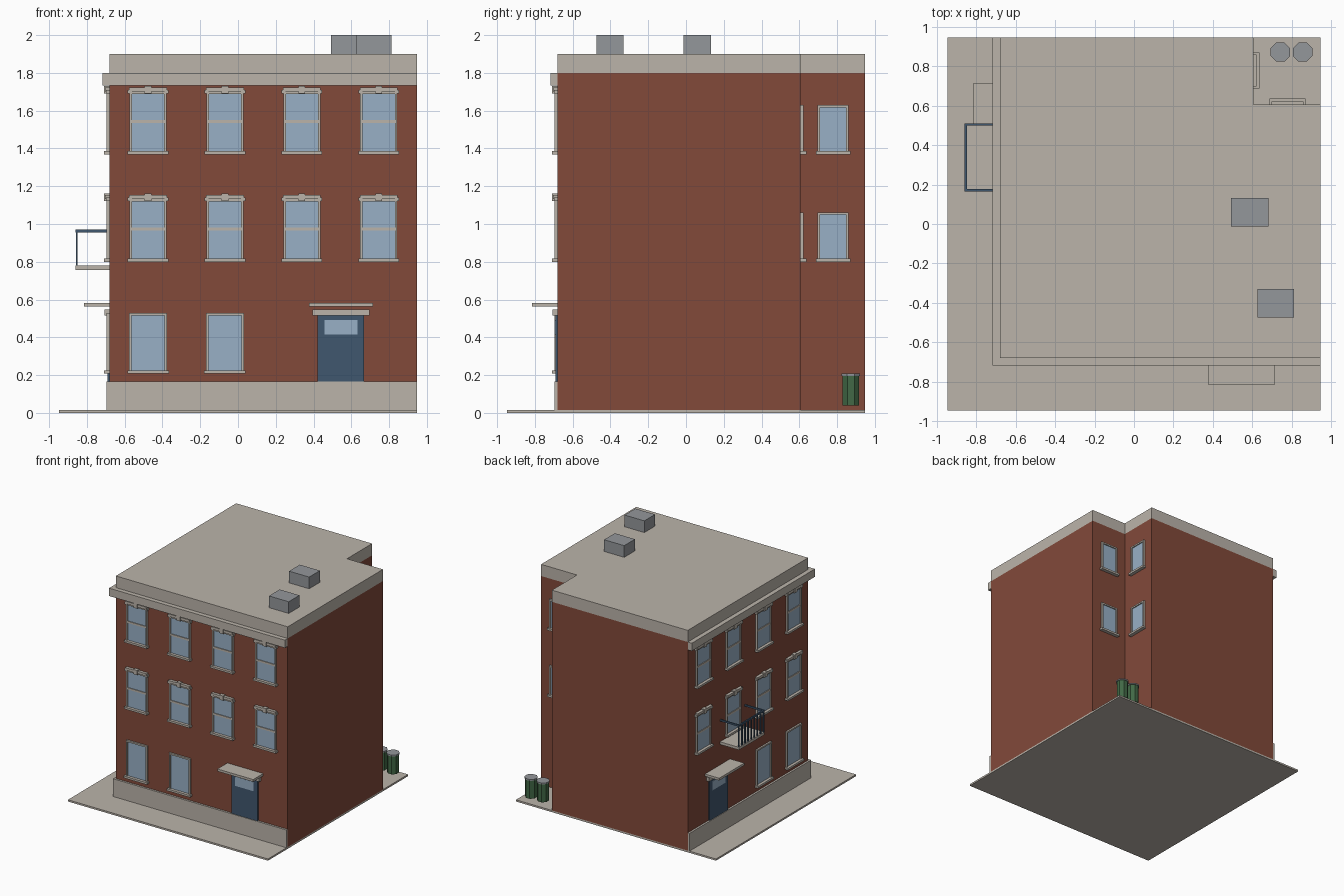
import bpy, bmesh, math

if "Cube" in bpy.data.objects:
    bpy.data.objects.remove(bpy.data.objects["Cube"])

E, W, N = 0.947, 0.68, 0.607      # lot half size, street wall offset, notch corner


def mat(name, *rgb):
    m = bpy.data.materials.new(name)
    m.diffuse_color = (*rgb, 1)
    m.use_nodes = True
    m.node_tree.nodes["Principled BSDF"].inputs["Base Color"].default_value = m.diffuse_color
    return m


BRICK = mat("brick red", 0.223, 0.067, 0.042)
STONE = mat("pale stone", 0.497, 0.456, 0.402)
GLASS = mat("window blue", 0.314, 0.434, 0.565)
DARK = mat("dark blue", 0.051, 0.095, 0.156)
GREY = mat("metal grey", 0.296, 0.310, 0.328)
GREEN = mat("bin green", 0.054, 0.141, 0.061)


def finish(name, bm, material):
    bmesh.ops.recalc_face_normals(bm, faces=bm.faces)
    me = bpy.data.meshes.new(name)
    bm.to_mesh(me)
    bm.free()
    me.materials.append(material)
    ob = bpy.data.objects.new(name, me)
    bpy.context.collection.objects.link(ob)
    return ob


def prism(name, pts, z0, z1, material):
    """Extrude a plan outline from z0 to z1."""
    bm = bmesh.new()
    face = bm.faces.new([bm.verts.new((x, y, z0)) for x, y in pts])
    ext = bmesh.ops.extrude_face_region(bm, geom=[face])["geom"]
    for v in ext:
        if isinstance(v, bmesh.types.BMVert):
            v.co.z = z1
    return finish(name, bm, material)


def boxes(name, items, material, place=lambda u, d: (u, d)):
    """One object of boxes (u0, u1, d0, d1, z0, z1); place maps wall space to plan."""
    bm = bmesh.new()
    for u0, u1, d0, d1, z0, z1 in items:
        a, b = place(u0, d0), place(u1, d1)
        vs = bmesh.ops.create_cube(bm, size=1)["verts"]
        for v in vs:
            v.co = (b[0] if v.co.x > 0 else a[0],
                    b[1] if v.co.y > 0 else a[1],
                    z1 if v.co.z > 0 else z0) if place(1, 0)[0] != place(0, 0)[0] else (
                    b[0] if v.co.y > 0 else a[0],
                    b[1] if v.co.x > 0 else a[1],
                    z1 if v.co.z > 0 else z0)
    return finish(name, bm, material)


def front(u, d): return (u, -W - d)
def left(u, d): return (-W - d, u)
def court_y(u, d): return (u, N + d)
def court_x(u, d): return (N + d, u)


def window(name, place, c, z0, z1, hw, rail=False, hood=False):
    """Window on a wall: c centre, z0..z1 glass height, hw half width of frame."""
    t = 0.013
    boxes(name + "_glass", [(c - hw + t, c + hw - t, 0, 0.006, z0, z1)], GLASS, place)
    parts = [(c - hw, c - hw + t, 0, 0.015, z0, z1 + t),
             (c + hw - t, c + hw, 0, 0.015, z0, z1 + t),
             (c - hw + t, c + hw - t, 0, 0.015, z1, z1 + t),
             (c - hw - 0.01, c + hw + 0.01, 0, 0.03, z0 - 0.017, z0)]
    if rail:
        m = (z0 + z1) / 2 + 0.005
        parts.append((c - hw + t, c + hw - t, 0, 0.012, m - 0.008, m + 0.008))
    boxes(name + "_frame", parts, STONE, place)
    if hood:
        boxes(name + "_hood", [
            (c - hw - 0.002, c + hw + 0.002, 0, 0.024, z1 + 0.013, z1 + 0.034),
            (c - hw - 0.01, c - hw + 0.012, 0, 0.02, z1 + 0.004, z1 + 0.022),
            (c + hw - 0.012, c + hw + 0.01, 0, 0.02, z1 + 0.004, z1 + 0.022),
            (c - 0.018, c + 0.018, 0, 0.03, z1 + 0.002, z1 + 0.042)], STONE, place)


# pavement, brick body and roof slab share the lot plan
plan = [(-W, -W), (E, -W), (E, N), (N, N), (N, E), (-W, E)]
boxes("pavement", [(-E, E, -E, E, 0, 0.015)], STONE)
prism("brick_body", plan, 0.015, 1.80, BRICK)
prism("roof_slab", plan, 1.80, 1.90, STONE)


# plinth and cornice wrap the two street sides
def wrap(name, out, z0, z1):
    o = W + out
    prism(name, [(-o, -o), (E, -o), (E, -W), (-W, -W), (-W, E), (-o, E)], z0, z1, STONE)


wrap("plinth", 0.017, 0.015, 0.167)
wrap("cornice", 0.038, 1.733, 1.80)

# both street walls carry the same windows, door and canopy
centres = [-0.476 + 0.407 * i for i in range(4)]
DC = 0.545
for side, place in (("front", front), ("left", left)):
    for i, c in enumerate(centres):
        for floor, z in (("middle", 0.817), ("upper", 1.386)):
            window(f"{side}_{floor}_window_{i}", place, c, z, z + 0.302, 0.098, True, True)
        if i < 2:
            window(f"{side}_ground_window_{i}", place, c, 0.225, 0.516, 0.1)
    boxes(side + "_door", [(DC - 0.123, DC + 0.123, 0, 0.012, 0.167, 0.515)], DARK, place)
    boxes(side + "_door_pane", [(DC - 0.088, DC + 0.088, 0.012, 0.015, 0.414, 0.493)], GLASS, place)
    boxes(side + "_door_lintel", [(DC - 0.15, DC + 0.15, 0, 0.026, 0.515, 0.548)], STONE, place)
    boxes(side + "_canopy", [(DC - 0.17, DC + 0.17, 0, 0.135, 0.562, 0.582)], STONE, place)

# plain windows in the rear notch
for z in (0.817, 1.386):
    for side, place in (("court_back", court_y), ("court_side", court_x)):
        window(f"{side}_window", place, 0.779, z, z + 0.232, 0.082)

# balcony on the left wall
BC, H, D = centres[2], 0.173, 0.18
boxes("balcony_slab", [(BC - H, BC + H, 0, D, 0.757, 0.78)], STONE, left)
boxes("balcony_rail", [(BC - H, BC + H, D - 0.012, D, 0.956, 0.97),
                       (BC - H, BC - H + 0.012, 0, D - 0.012, 0.956, 0.97),
                       (BC + H - 0.012, BC + H, 0, D - 0.012, 0.956, 0.97)], DARK, left)
step = (2 * H - 0.012) / 8
boxes("balcony_balusters", [(BC - H + step * i, BC - H + step * i + 0.012, D - 0.01, D - 0.002, 0.78, 0.956)
                            for i in range(9)], DARK, left)

# rooftop units
boxes("roof_units", [(0.493, 0.683, -0.013, 0.132, 1.90, 2.0),
                     (0.626, 0.813, -0.475, -0.33, 1.90, 2.0)], GREY)


# octagonal bins with lids
def octagon(x, y, r):
    return [(x + r * math.cos(math.pi * (k + 0.5) / 4), y + r * math.sin(math.pi * (k + 0.5) / 4))
            for k in range(8)]


for i, x in enumerate((0.743, 0.856)):
    prism(f"bin_{i}", octagon(x, 0.873, 0.047), 0.04, 0.196, GREEN)
    prism(f"bin_lid_{i}", octagon(x, 0.873, 0.053), 0.196, 0.208, GREY)
